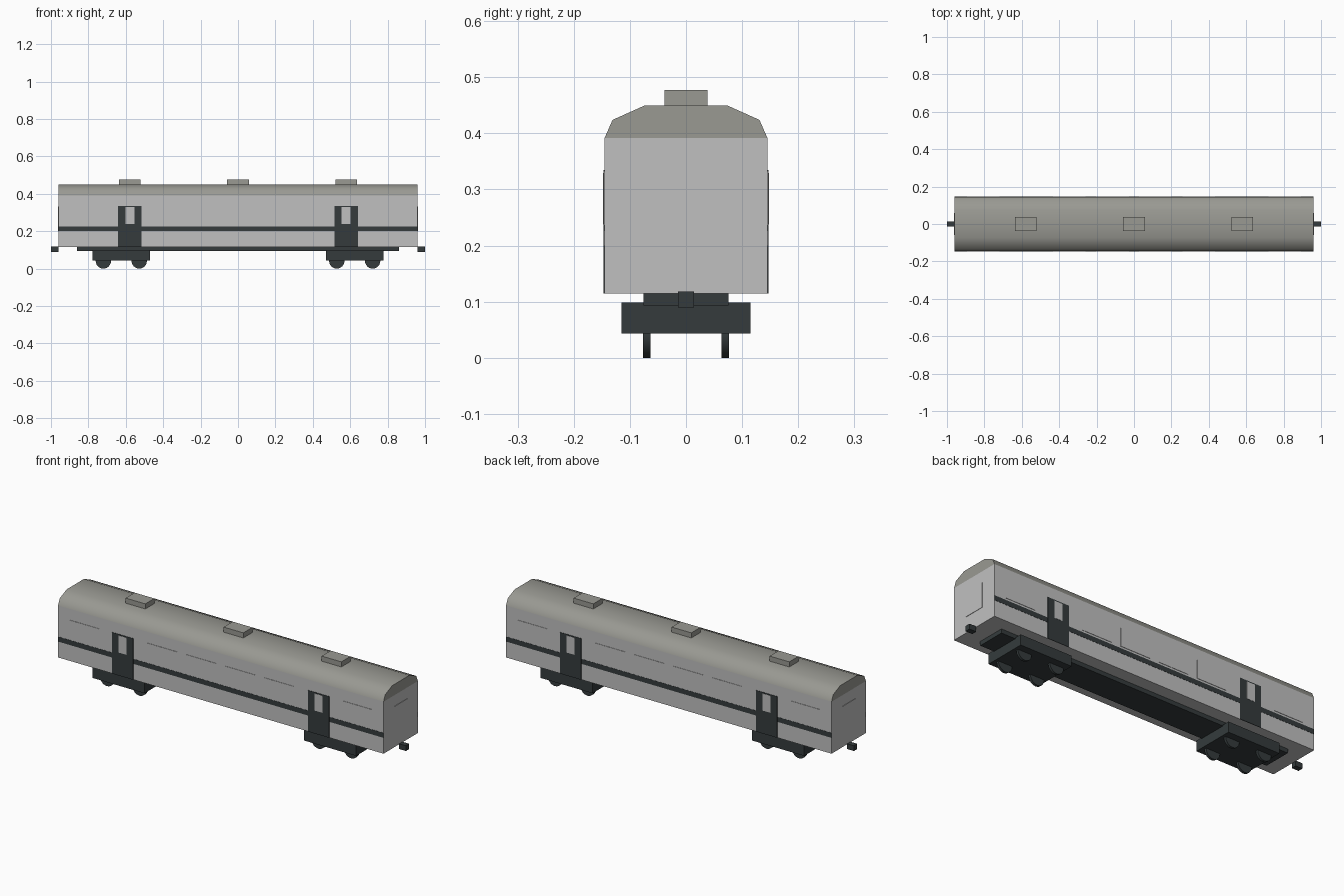
import bpy, bmesh, math
from mathutils import Matrix, Vector

cube = bpy.data.objects.get("Cube")
if cube:
    bpy.data.objects.remove(cube, do_unlink=True)


def material(name, colour):
    m = bpy.data.materials.new(name)
    m.use_nodes = True
    m.diffuse_color = (*colour, 1)
    m.node_tree.nodes["Principled BSDF"].inputs["Base Color"].default_value = (*colour, 1)
    return m


PALE = material("pale grey", (0.53, 0.53, 0.53))
ROOF = material("warm roof grey", (0.32, 0.32, 0.29))
DARK = material("dark slate", (0.035, 0.044, 0.046))


def finish(name, bm, mat):
    bmesh.ops.recalc_face_normals(bm, faces=bm.faces[:])
    mesh = bpy.data.meshes.new(name)
    bm.to_mesh(mesh)
    bm.free()
    mesh.materials.append(mat)
    ob = bpy.data.objects.new(name, mesh)
    bpy.context.collection.objects.link(ob)
    return ob


def box(name, mat, xs, ys, zs):
    """Box spanning the given (low, high) ranges."""
    bm = bmesh.new()
    lo, hi = Vector((xs[0], ys[0], zs[0])), Vector((xs[1], ys[1], zs[1]))
    bmesh.ops.create_cube(bm, size=1, matrix=Matrix.Translation((lo + hi) / 2)
                          @ Matrix.Diagonal((*(hi - lo), 1)))
    return finish(name, bm, mat)


def smooth(ob, degrees):
    bpy.ops.object.select_all(action="DESELECT")
    ob.select_set(True)
    bpy.context.view_layer.objects.active = ob
    bpy.ops.object.shade_smooth_by_angle(angle=math.radians(degrees))


LENGTH, SIDE, FLOOR, EAVES = 0.96, 0.145, 0.115, 0.392

# Body shell
box("body", PALE, (-LENGTH, LENGTH), (-SIDE, SIDE), (FLOOR, EAVES))

# Roof: faceted profile extruded along the carriage
half = [(SIDE, EAVES), (0.131, 0.424), (0.073, 0.45)]
profile = half + [(-y, z) for y, z in reversed(half)]
bm = bmesh.new()
end = bm.faces.new([bm.verts.new((-LENGTH, y, z)) for y, z in profile])
new = bmesh.ops.extrude_face_region(bm, geom=[end], use_keep_orig=True)["geom"]
bmesh.ops.translate(bm, vec=(2 * LENGTH, 0, 0),
                    verts=[v for v in new if isinstance(v, bmesh.types.BMVert)])
smooth(finish("roof", bm, ROOF), 46)

# Roof vents
for i, x in enumerate((-0.578, 0, 0.578)):
    box(f"roof_vent_{i + 1}", ROOF, (x - 0.058, x + 0.058), (-0.038, 0.038), (0.445, 0.477))


def side_plate(name, mat, side, x, half_width, zs, proud):
    """Thin plate on one long side."""
    ys = sorted((side * (SIDE - 0.002), side * (SIDE + proud)))
    box(name, mat, (x - half_width, x + half_width), ys, zs)


# Long sides: stripe, doors with panes, windows
for side, label in ((-1, "front"), (1, "back")):
    side_plate(f"{label}_stripe", DARK, side, 0, LENGTH, (0.2, 0.226), 0.001)
    for i, x in enumerate((-0.578, 0.578)):
        side_plate(f"{label}_door_{i + 1}", DARK, side, x, 0.063, (FLOOR, 0.335), 0.002)
        side_plate(f"{label}_door_pane_{i + 1}", PALE, side, x, 0.024, (0.238, 0.329), 0.003)
    for i, x in enumerate((-0.805, -0.345, -0.115, 0.115, 0.345, 0.805)):
        side_plate(f"{label}_window_{i + 1}", PALE, side, x, 0.087, (0.236, 0.333), 0.002)

# Underframe
box("underframe", DARK, (-0.86, 0.86), (-0.076, 0.076), (0.093, FLOOR))

for s, label in ((-1, "right"), (1, "left")):
    # Gangway panel and coupler at each end
    box(f"{label}_end_panel", PALE, sorted((s * 0.955, s * 0.962)), (-0.058, 0.058), (0.2, 0.333))
    box(f"{label}_coupler", DARK, sorted((s * LENGTH, s * 1.0)), (-0.014, 0.014), (0.09, 0.118))
    # Bogie with four wheels
    centre = s * 0.624
    box(f"{label}_bogie", DARK, (centre - 0.153, centre + 0.153), (-0.115, 0.115), (0.043, 0.099))
    for i, dx in enumerate((-0.096, 0.096)):
        for y, where in ((-0.07, "front"), (0.07, "back")):
            bm = bmesh.new()
            bmesh.ops.create_cone(bm, cap_ends=True, segments=24, radius1=0.041, radius2=0.041,
                                  depth=0.013, matrix=Matrix.Translation((centre + dx, y, 0.041))
                                  @ Matrix.Rotation(math.pi / 2, 4, "X"))
            smooth(finish(f"{label}_{where}_wheel_{i + 1}", bm, DARK), 30)
